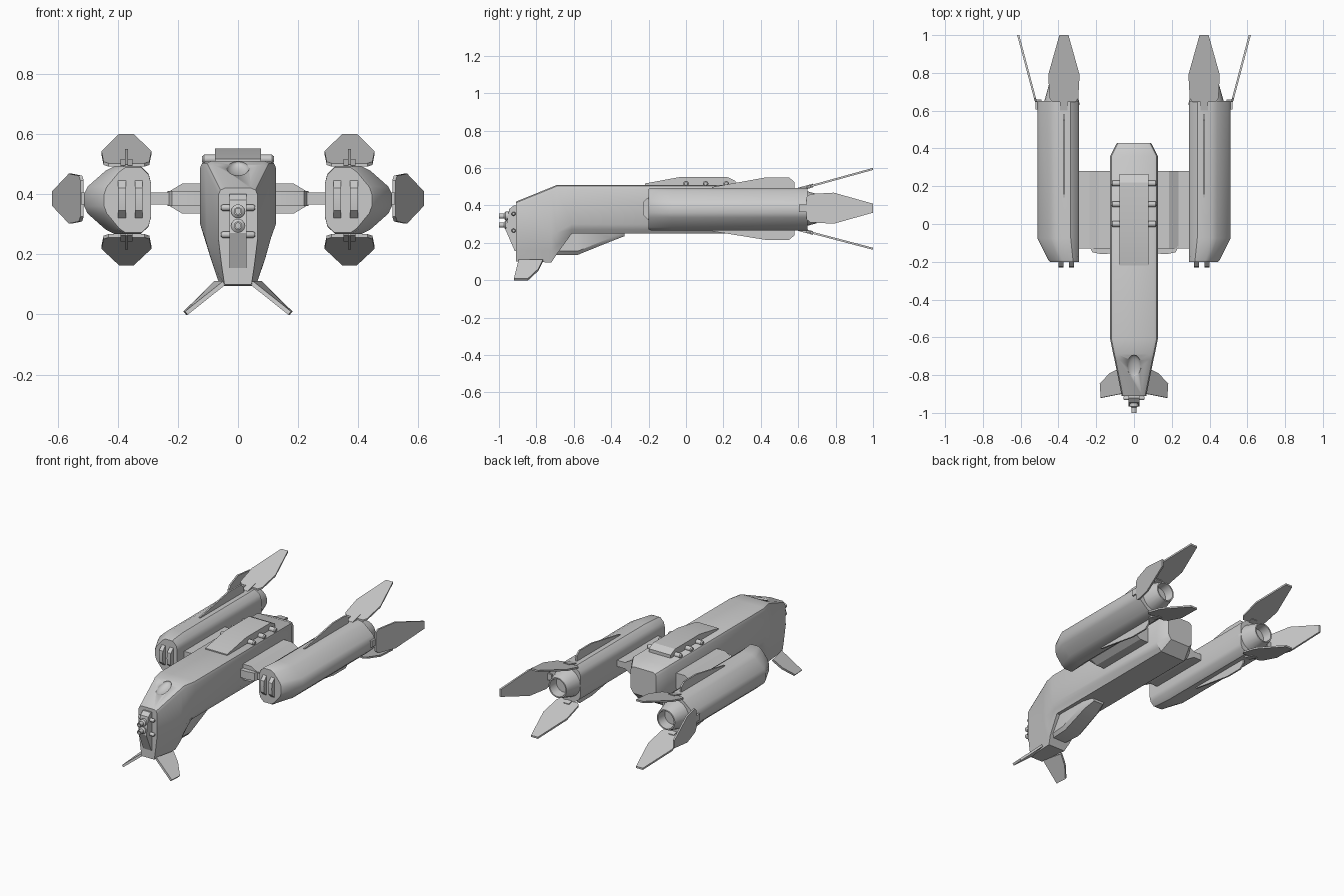
import bpy, bmesh, math
from mathutils import Vector

if "Cube" in bpy.data.objects:
    bpy.data.objects.remove(bpy.data.objects["Cube"])


def finish(name, bm, mirror=False, smooth=35):
    bmesh.ops.recalc_face_normals(bm, faces=bm.faces)
    me = bpy.data.meshes.new(name)
    bm.to_mesh(me)
    bm.free()
    ob = bpy.data.objects.new(name, me)
    bpy.context.collection.objects.link(ob)
    if mirror:
        ob.modifiers.new("mirror", 'MIRROR').use_mirror_merge = False
    bpy.ops.object.select_all(action='DESELECT')
    ob.select_set(True)
    bpy.context.view_layer.objects.active = ob
    bpy.ops.object.shade_smooth_by_angle(angle=math.radians(smooth))
    return ob


def loft(name, rings, mirror=False, smooth=35):
    """Skin a list of equal-sized point rings and cap both ends."""
    bm = bmesh.new()
    vs = [[bm.verts.new(p) for p in r] for r in rings]
    n = len(rings[0])
    for a, b in zip(vs, vs[1:]):
        for i in range(n):
            bm.faces.new((a[i], a[(i + 1) % n], b[(i + 1) % n], b[i]))
    bm.faces.new(vs[0])
    bm.faces.new(vs[-1])
    return finish(name, bm, mirror, smooth)


def prism(name, pts, vec, mirror=False):
    """Flat outline extruded by vec, centred on the outline."""
    h = Vector(vec) / 2
    return loft(name, [[Vector(p) - h for p in pts], [Vector(p) + h for p in pts]], mirror, 25)


def box(name, x, y, z, mirror=False):
    ring = lambda yy: [(x[0], yy, z[0]), (x[1], yy, z[0]), (x[1], yy, z[1]), (x[0], yy, z[1])]
    return loft(name, [ring(y[0]), ring(y[1])], mirror)


def tube(name, profile, c, axis='y', n=16, mirror=False):
    """Round part from (position, radius) pairs along an axis."""
    rings = []
    for t, r in profile:
        ring = []
        for i in range(n):
            a = 2 * math.pi * i / n
            u, v = r * math.cos(a), r * math.sin(a)
            ring.append((c[0] + u, t, c[1] + v) if axis == 'y' else (t, c[0] + u, c[1] + v))
        rings.append(ring)
    return loft(name, rings, mirror)


# fuselage: y, top z, side-bend z, bottom z, half width, bottom half width
def hull_ring(y, zt, zm, zb, w, wb, c=0.022):
    half = [(w - c, zt), (w - c * 0.3, zt - c * 0.3), (w, zt - c), (w, zm),
            ((w * 0.45 + wb * 0.55), zm + (zb - zm) * 0.6), (wb, zb)]
    return [(x, y, z) for x, z in half] + [(-x, y, z) for x, z in reversed(half)]


hull = loft("fuselage", [
    hull_ring(-0.91, 0.42, 0.25, 0.10, 0.065, 0.045),
    hull_ring(-0.72, 0.497, 0.25, 0.095, 0.103, 0.06),
    hull_ring(-0.69, 0.51, 0.255, 0.14, 0.11, 0.075),
    hull_ring(-0.61, 0.51, 0.30, 0.25, 0.126, 0.09),
    hull_ring(0.36, 0.51, 0.30, 0.25, 0.126, 0.09),
    hull_ring(0.43, 0.48, 0.34, 0.31, 0.09, 0.07)])

# cockpit scoop cut into the sloping nose
bm = bmesh.new()
bmesh.ops.create_uvsphere(bm, u_segments=20, v_segments=12, radius=1)
cutter = finish("scoop_cutter", bm)
cutter.scale = (0.038, 0.065, 0.022)
cutter.location = (0, -0.755, 0.488)
cutter.rotation_euler = (math.radians(16), 0, 0)
cutter.hide_render = True
cutter.hide_viewport = True
cut = hull.modifiers.new("scoop", 'BOOLEAN')
cut.object, cut.operation, cut.solver = cutter, 'DIFFERENCE', 'EXACT'

# belly pod
loft("belly_pod", [[(-w, y, 0.28), (w, y, 0.28), (w, y, z + 0.02), (w * 0.75, y, z), (-w * 0.75, y, z), (-w, y, z + 0.02)]
                   for y, z, w in ((-0.72, 0.135, 0.06), (-0.58, 0.135, 0.07), (-0.40, 0.208, 0.065), (-0.33, 0.235, 0.045))])

# dorsal box and its cross pipes
prism("dorsal_box", [(0, -0.22, 0.49), (0, -0.22, 0.517), (0, -0.03, 0.552), (0, 0.22, 0.552), (0, 0.265, 0.53), (0, 0.265, 0.49)],
      (0.154, 0, 0))
for y in (0.0, 0.105, 0.215):
    tube("dorsal_pipe", [(-0.12, 0.009), (-0.113, 0.015), (0.113, 0.015), (0.12, 0.009)], (y, 0.516), 'x', 12)

# nose plate, twin guns and studs
prism("nose_plate", [(0, -0.89, 0.40), (0, -0.92, 0.40), (0, -0.945, 0.38), (0, -0.965, 0.27), (0, -0.915, 0.155), (0, -0.89, 0.155)],
      (0.056, 0, 0))
for z in (0.343, 0.295):
    tube("nose_gun", [(-0.93, 0.023), (-0.965, 0.023), (-0.972, 0.014), (-1.0, 0.014), (-1.0, 0.009), (-0.98, 0.009)], (0, z))
for z in (0.355, 0.265):
    tube("nose_stud", [(-0.056, 0.007), (-0.05, 0.011), (0.05, 0.011), (0.056, 0.007)], (-0.922, z), 'x', 12)

# splayed front fins
prism("front_fin", [(0.045, -0.895, 0.105), (0.075, -0.765, 0.105), (0.125, -0.79, 0.055), (0.177, -0.845, 0.004), (0.172, -0.92, 0.004)],
      (0.009, 0, 0.011), True)

# wing stubs with leading-edge strip
wing = [(0.11, 0.435), (0.185, 0.435), (0.235, 0.405), (0.30, 0.405),
        (0.30, 0.365), (0.235, 0.365), (0.185, 0.335), (0.11, 0.335)]
prism("wing_stub", [(x, 0.075, z) for x, z in wing], (0, 0.41, 0), True)
prism("wing_leading_edge", [(0.11, -0.12, 0.385), (0.11, -0.155, 0.385), (0.17, -0.16, 0.385), (0.22, -0.15, 0.385), (0.235, -0.12, 0.385)],
      (0, 0, 0.05), True)


# engine nacelles: outer side tapers at the front
def nacelle_ring(y, k, s=1.0):
    pts = [(0.29, 0.44), (0.30, 0.468), (0.335, 0.493), (0.41, 0.493), (0.44, 0.478), (0.50, 0.425), (0.512, 0.40),
           (0.512, 0.36), (0.50, 0.335), (0.44, 0.282), (0.41, 0.267), (0.335, 0.267), (0.30, 0.292), (0.29, 0.32)]
    return [(0.29 + (x - 0.29) * k, y, 0.38 + (z - 0.38) * s) for x, z in pts]


loft("nacelle", [nacelle_ring(-0.20, 0.70, 0.96), nacelle_ring(-0.19, 0.74, 1), nacelle_ring(-0.075, 1), nacelle_ring(0.65, 1)], True)
tube("nozzle", [(0.63, 0.095), (0.65, 0.092), (0.75, 0.064), (0.75, 0.056), (0.69, 0.05)], (0.383, 0.383), n=20, mirror=True)

# nacelle front gun fairings
for x in (0.33, 0.386):
    prism("nacelle_gun", [(x, -0.18, 0.445), (x, -0.20, 0.445), (x, -0.226, 0.42), (x, -0.23, 0.385), (x, -0.226, 0.345), (x, -0.20, 0.32), (x, -0.18, 0.32)],
          (0.026, 0, 0), True)

# thin ridges above and below each nacelle
for s, h in ((1, 0.55), (-1, 0.215)):
    b = 0.38 + s * 0.10
    prism("nacelle_ridge", [(0.37, 0.14, b), (0.37, 0.14, 0.38 + s * 0.118), (0.37, 0.43, h), (0.37, 0.55, h), (0.37, 0.58, h - s * 0.025), (0.37, 0.58, b)],
          (0.01, 0, 0), True)

# tail fins: outline of (y, half width), slanting outwards from the nacelle
outline = [(0.645, 0.06), (0.665, 0.076), (0.79, 0.083), (1.0, 0.024)]
both = outline + [(y, -w) for y, w in reversed(outline)]
slant = lambda y, a, b: a + (b - a) * (y - 0.62) / 0.38
for a, b, name in ((0.49, 0.595, "upper"), (0.268, 0.168, "lower")):
    prism(name + "_tail_fin", [(0.371 + w, y, slant(y, a, b)) for y, w in both], (0, 0, 0.011), True)
    prism(name + "_tail_fin_arm", [(0.371 + w, y, slant(y, a, b)) for y, w in ((0.60, 0.02), (0.68, 0.02), (0.68, -0.02), (0.60, -0.02))],
          (0, 0, 0.02), True)
prism("outer_tail_fin", [(slant(y, 0.512, 0.613), y, 0.385 + w) for y, w in both], (0.011, 0, 0), True)
box("outer_tail_fin_hinge", (0.49, 0.522), (0.605, 0.66), (0.365, 0.405), True)
